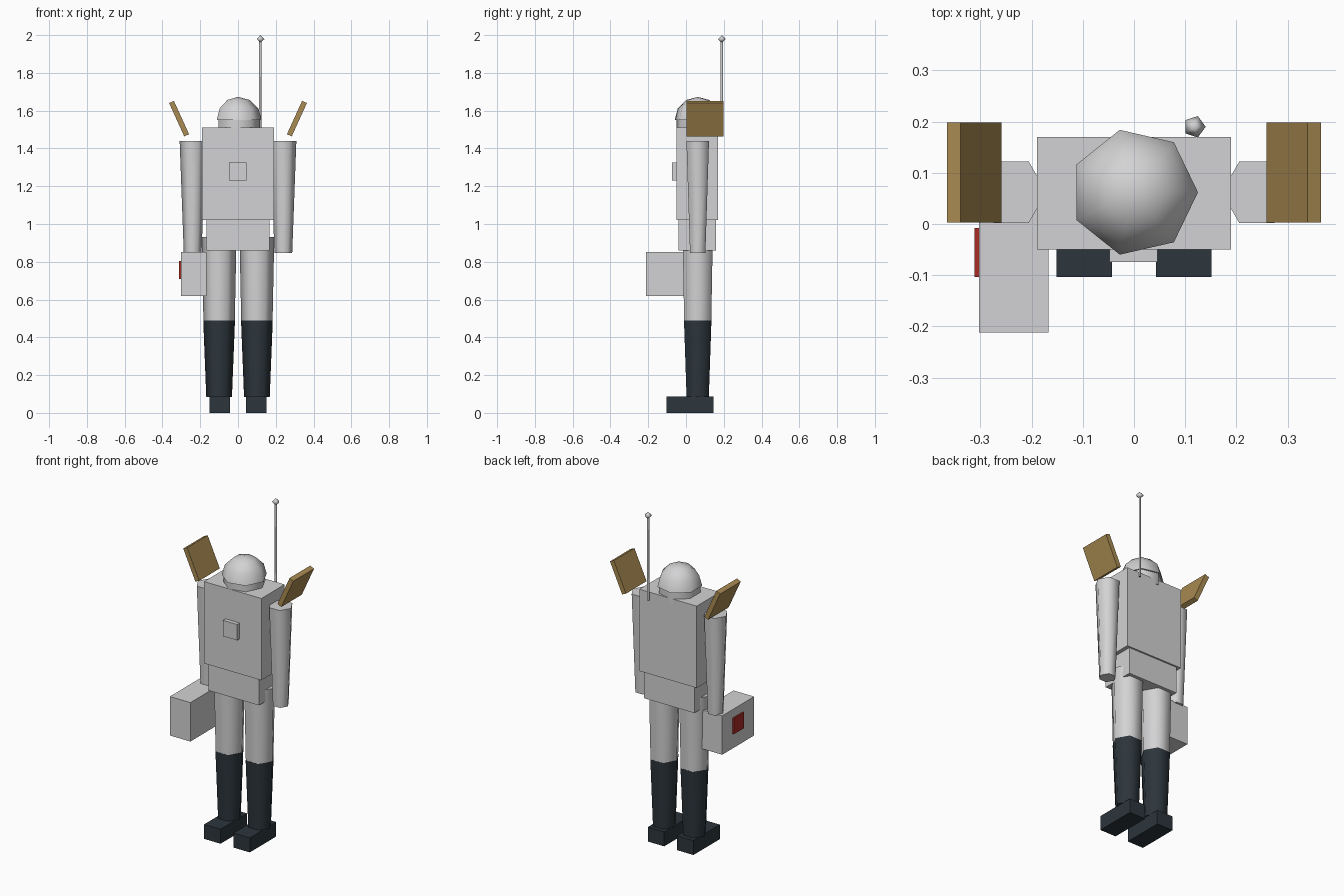
import bpy, bmesh
from math import cos, sin, pi, radians
from mathutils import Matrix

cube = bpy.data.objects.get("Cube")
if cube:
    bpy.data.objects.remove(cube, do_unlink=True)


def material(name, r, g, b):
    m = bpy.data.materials.new(name)
    m.use_nodes = True
    m.diffuse_color = (r, g, b, 1)
    m.node_tree.nodes["Principled BSDF"].inputs["Base Color"].default_value = (r, g, b, 1)
    return m


GREY = material("light_grey", 0.65, 0.65, 0.66)
DARK = material("dark_slate", 0.025, 0.036, 0.045)
GOLD = material("gold", 0.40, 0.26, 0.085)
RED = material("red", 0.40, 0.025, 0.018)


def finish(name, bm, mat, smooth_angle=0):
    bmesh.ops.recalc_face_normals(bm, faces=bm.faces)
    if smooth_angle:
        for f in bm.faces:
            f.smooth = True
        for e in bm.edges:
            e.smooth = e.calc_face_angle(0) < radians(smooth_angle)
    mesh = bpy.data.meshes.new(name)
    bm.to_mesh(mesh)
    bm.free()
    mesh.materials.append(mat)
    ob = bpy.data.objects.new(name, mesh)
    bpy.context.collection.objects.link(ob)
    return ob


def box(name, mat, x, y, z, tilt=0):
    """Box from (min, max) ranges, optionally tilted about the y axis."""
    size = [b - a for a, b in (x, y, z)]
    mid = [(a + b) / 2 for a, b in (x, y, z)]
    bm = bmesh.new()
    bmesh.ops.create_cube(bm, size=1, matrix=Matrix.Diagonal((*size, 1)))
    bm.transform(Matrix.Translation(mid) @ Matrix.Rotation(radians(tilt), 4, 'Y'))
    return finish(name, bm, mat)


def lathe(name, mat, x, y, profile, sides, angle=70):
    """Turn a (radius, height) profile, closing both ends."""
    bm = bmesh.new()
    rings = []
    for r, z in profile:
        if r == 0:
            rings.append([bm.verts.new((x, y, z))])
        else:
            rings.append([bm.verts.new((x + r * cos(2 * pi * i / sides),
                                        y + r * sin(2 * pi * i / sides), z))
                          for i in range(sides)])
    for a, b in zip(rings, rings[1:]):
        for i in range(sides):
            j = (i + 1) % sides
            corners = [a[i % len(a)], a[j % len(a)], b[j % len(b)], b[i % len(b)]]
            bm.faces.new(list(dict.fromkeys(corners)))
    for ring in (rings[0], rings[-1]):
        if len(ring) > 1:
            bm.faces.new(ring)
    return finish(name, bm, mat, angle)


# Body
box("torso", GREY, (-0.19, 0.19), (-0.05, 0.17), (1.02, 1.51))
box("waist", GREY, (-0.167, 0.167), (-0.04, 0.16), (0.86, 1.02))
box("chest_plate", GREY, (-0.048, 0.046), (-0.074, -0.05), (1.23, 1.325))

# Head and helmet dome
lathe("head", GREY, 0, 0.062, [(0.116, 1.48), (0.116, 1.55)], 7)
dome = [(0.125 * cos(a * pi / 6), 1.55 + 0.123 * sin(a * pi / 6)) for a in range(3)]
lathe("helmet", GREY, 0, 0.062, dome + [(0, 1.673)], 7)

# Limbs, feet and shoulder panels on both sides
for side, s in (("left", 1), ("right", -1)):
    lathe(side + "_arm", GREY, s * 0.24, 0.062, [(0.047, 0.847), (0.069, 1.44)], 6)
    lathe(side + "_leg", GREY, s * 0.1, 0.062, [(0.083, 0.49), (0.092, 0.93)], 6)
    lathe(side + "_boot", DARK, s * 0.1, 0.062, [(0.068, 0.085), (0.084, 0.49)], 6)
    lo, hi = sorted((s * 0.043, s * 0.151))
    box(side + "_foot", DARK, (lo, hi), (-0.104, 0.145), (0, 0.087))
    box(side + "_shoulder_panel", GOLD, (s * 0.312 - 0.014, s * 0.312 + 0.014),
        (0.003, 0.198), (1.461, 1.655), tilt=s * 24.5)

# Carried case with its label
box("case", GREY, (-0.303, -0.167), (-0.212, 0.09), (0.62, 0.853))
box("case_label", RED, (-0.312, -0.303), (-0.104, -0.008), (0.708, 0.803))

# Antenna
lathe("antenna_rod", GREY, 0.118, 0.19, [(0.007, 1.47), (0.007, 1.98)], 5, 80)
lathe("antenna_ball", GREY, 0.118, 0.19, [(0, 1.958), (0.022, 1.979), (0, 2.0)], 5, 179)
